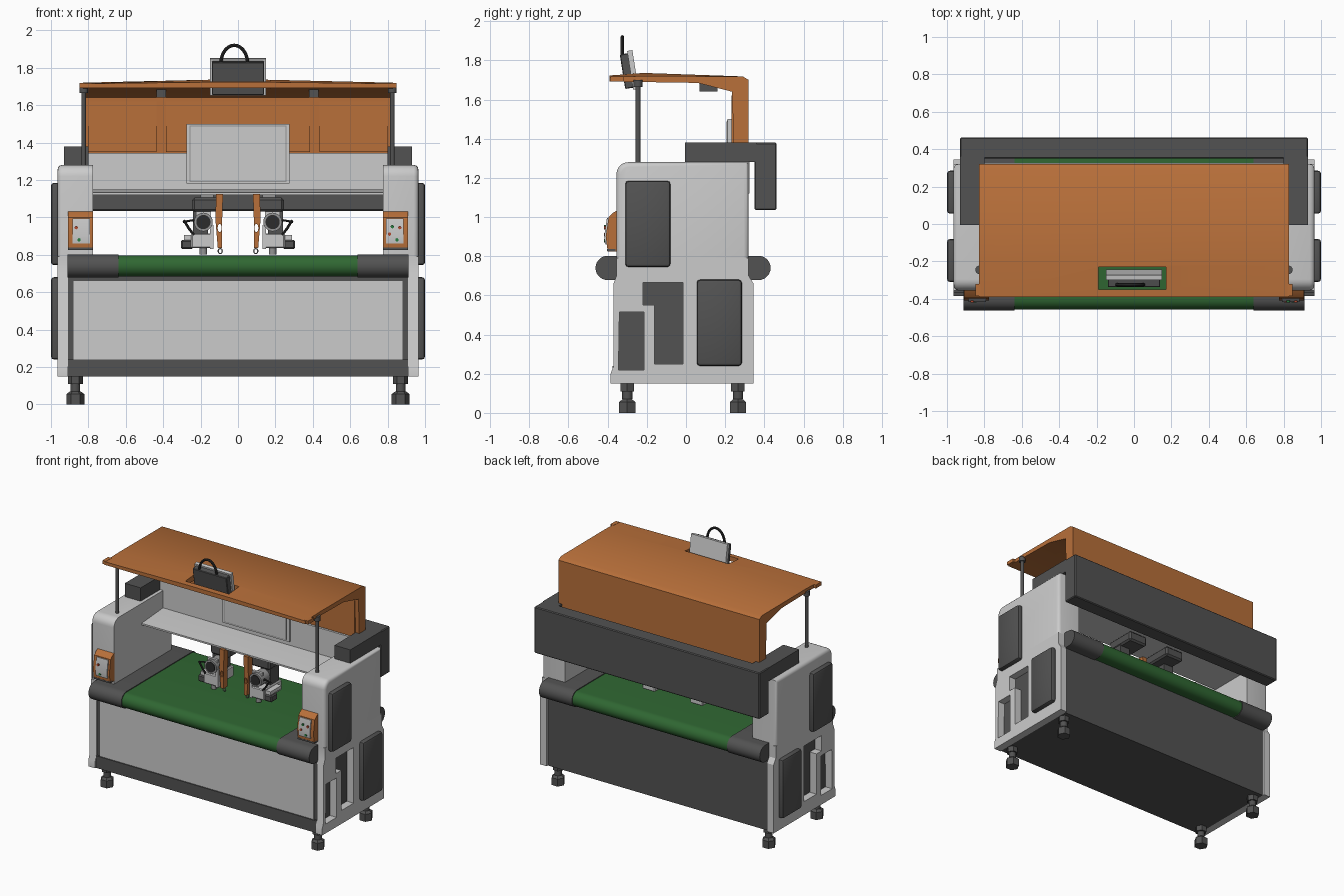
import bpy, bmesh, math
from mathutils import Vector, Matrix

if "Cube" in bpy.data.objects:
    bpy.data.objects.remove(bpy.data.objects["Cube"])


def material(name, r, g, b):
    m = bpy.data.materials.new(name)
    m.diffuse_color = (r, g, b, 1)
    m.use_nodes = True
    m.node_tree.nodes["Principled BSDF"].inputs["Base Color"].default_value = m.diffuse_color
    return m


LIGHT = material("light_grey", 0.60, 0.60, 0.60)
DARK = material("dark_grey", 0.085, 0.085, 0.085)
ORANGE = material("orange", 0.48, 0.16, 0.042)
GREEN = material("belt_green", 0.029, 0.135, 0.032)
BLACK = material("black", 0.025, 0.025, 0.025)
METAL = material("mid_grey", 0.30, 0.30, 0.30)
RED = material("button_red", 0.45, 0.07, 0.03)
LAMP = material("button_green", 0.02, 0.20, 0.05)


def finish(name, bm, mat):
    bmesh.ops.recalc_face_normals(bm, faces=bm.faces[:])
    me = bpy.data.meshes.new(name)
    bm.to_mesh(me)
    bm.free()
    me.materials.append(mat)
    ob = bpy.data.objects.new(name, me)
    bpy.context.collection.objects.link(ob)
    return ob


def box(name, x0, x1, y0, y1, z0, z1, mat, bevel=0, seg=1):
    bm = bmesh.new()
    bmesh.ops.create_cube(bm, size=1)
    for v in bm.verts:
        v.co = (x0 + (v.co.x + .5) * (x1 - x0), y0 + (v.co.y + .5) * (y1 - y0), z0 + (v.co.z + .5) * (z1 - z0))
    if bevel:
        bmesh.ops.bevel(bm, geom=bm.edges[:], offset=bevel, segments=seg, profile=.5, affect='EDGES')
    return finish(name, bm, mat)


def prism(name, loops, a0, a1, mat, axis='x', bevel_test=None, bevel=.025):
    """Extrude nested outlines (first outer, rest holes) along x (points y,z) or y (points x,z)."""
    place = (lambda p, a: (a, p[0], p[1])) if axis == 'x' else (lambda p, a: (p[0], a, p[1]))
    bm = bmesh.new()
    edges = []
    for loop in loops:
        vs = [bm.verts.new(place(p, a0)) for p in loop]
        if len(loops) == 1:
            bm.faces.new(vs)
        else:
            edges += [bm.edges.new((vs[i], vs[i - 1])) for i in range(len(vs))]
    if edges:
        bmesh.ops.triangle_fill(bm, edges=edges, use_beauty=True, normal=place((0, 0), 1))
    ext = bmesh.ops.extrude_face_region(bm, geom=bm.faces[:])
    move = Vector(place((0, 0), a1 - a0))
    bmesh.ops.translate(bm, vec=move, verts=[g for g in ext['geom'] if isinstance(g, bmesh.types.BMVert)])
    if bevel_test:
        es = [e for e in bm.edges if all(bevel_test(v.co) for v in e.verts) and max(v.co.z for v in e.verts) > .85]
        bmesh.ops.bevel(bm, geom=es, offset=bevel, segments=3, profile=.5, affect='EDGES')
    return finish(name, bm, mat)


def rod(name, p0, p1, r, mat, n=16, r2=None):
    p0, p1 = Vector(p0), Vector(p1)
    d = (p1 - p0).normalized()
    u = d.cross(Vector((0, 1, 0)) if abs(d.z) > .5 else Vector((0, 0, 1))).normalized()
    w = d.cross(u)
    bm = bmesh.new()
    rings = []
    for p, rad in ((p0, r), (p1, r if r2 is None else r2)):
        rings.append([bm.verts.new(p + rad * (math.cos(t) * u + math.sin(t) * w))
                      for t in (2 * math.pi * i / n for i in range(n))])
        bm.faces.new(rings[-1])
    for i in range(n):
        bm.faces.new((rings[0][i - 1], rings[0][i], rings[1][i], rings[1][i - 1]))
    return finish(name, bm, mat)


def arc(cy, cz, r, a0, a1, n):
    return [(cy + r * math.cos(math.radians(a0 + (a1 - a0) * i / n)),
             cz + r * math.sin(math.radians(a0 + (a1 - a0) * i / n))) for i in range(n + 1)]


def tube(name, pts, r, mat):
    cu = bpy.data.curves.new(name, 'CURVE')
    cu.dimensions, cu.bevel_depth, cu.bevel_resolution, cu.use_fill_caps = '3D', r, 2, True
    sp = cu.splines.new('POLY')
    sp.points.add(len(pts) - 1)
    for p, q in zip(sp.points, pts):
        p.co = (*q, 1)
    cu.materials.append(mat)
    ob = bpy.data.objects.new(name, cu)
    bpy.context.collection.objects.link(ob)
    bpy.ops.object.select_all(action='DESELECT')
    ob.select_set(True)
    bpy.context.view_layer.objects.active = ob
    bpy.ops.object.convert(target='MESH')


# Lower body with front panel
box("lower_body", -.91, .91, -.362, .33, .15, .685, DARK)
box("front_panel", -.88, .88, -.368, -.36, .24, .66, LIGHT)
box("front_bottom_rail", -.91, .91, -.376, -.35, .15, .24, DARK)

# Conveyor belt and its covered ends
stadium = lambda r: arc(-.40, .74, r, 270, 90, 14) + arc(.37, .74, r, 90, -90, 14)
prism("conveyor_belt", [stadium(.056)], -.65, .65, GREEN)

# Side frames: pierced lower plate, rounded upper block
low = [(-.385, .15), (.345, .15), (.345, .66), (.32, .70), (.32, .79), (-.355, .79),
       (-.355, .70), (-.37, .66), (-.37, .24), (-.385, .2)]
hole_a = [(-.345, .22), (-.215, .22), (-.215, .515), (-.34, .515)]
hole_b = [(-.16, .25), (-.015, .25), (-.015, .665), (-.22, .665), (-.22, .55), (-.16, .55)]
up = [(.32, .79), (.32, 1.28)] + arc(-.295, 1.22, .06, 90, 180, 6) + [(-.355, .79)]
control = [(-.35, 1.035), (-.375, 1.02), (-.395, 1.0), (-.41, .90), (-.40, .825), (-.35, .825)]
for s, side in ((-1, "left"), (1, "right")):
    def sbox(name, x0, x1, *rest, **kw):
        return box(f"{side}_{name}", min(s * x0, s * x1), max(s * x0, s * x1), *rest, **kw)

    prism(f"{side}_conveyor_cover", [stadium(.062)], s * .64, s * .911, DARK)
    prism(f"{side}_lower_plate", [low, hole_a, hole_b], s * .91, s * .965, LIGHT)
    prism(f"{side}_upper_frame", [up], s * .775, s * .965, LIGHT, bevel_test=lambda c: abs(c.x) > .96)
    sbox("upper_side_cover", .95, 1.0, -.31, -.08, .745, 1.185, DARK, bevel=.016, seg=2)
    sbox("lower_side_cover", .95, 1.0, .055, .285, .24, .68, DARK, bevel=.016, seg=2)
    # Levelling feet
    for y, end in ((-.30, "front"), (.265, "back")):
        x = s * .87
        for part, z0, z1, r, r2 in (("pad", 0, .055, .048, .048), ("cone", .055, .07, .048, .028),
                                    ("stem", .07, .115, .026, .026), ("nut", .11, .15, .04, .04)):
            rod(f"{side}_{end}_foot_{part}", (x, y, z0), (x, y, z1), r, DARK, 6 if part != "stem" else 12, r2)
    # Rear cover arms and hood poles
    sbox("rear_cover_arm", .80, .93, -.005, .36, 1.28, 1.38, DARK)
    rod(f"{side}_hood_pole", (s * .825, -.245, 1.27), (s * .825, -.245, 1.70), .013, DARK)
    rod(f"{side}_pole_cap", (s * .825, -.245, 1.665), (s * .825, -.245, 1.70), .023, DARK)
    sbox("hood_front_lip", .82, .848, -.385, -.32, 1.692, 1.718, ORANGE)
    # Control box with buttons
    prism(f"{side}_control_box", [control], s * .775, s * .91, ORANGE)
    sbox("control_grip", .775, .91, -.403, -.36, .826, .838, DARK)
    cp = prism(f"{side}_control_plate", [[(-.398, .995), (-.404, .995), (-.418, .90), (-.412, .86), (-.40, .86)]],
               s * .79, s * .885, LIGHT)
    for i, (x, z, m) in enumerate(((.865, .945, RED), (.85, .88, LAMP), (.81, .91, RED), (.825, .95, LAMP))):
        if (i < 2) or s > 0:
            rod(f"{side}_button_{i}", (s * x, -.40, z), (s * x, -.419, z), .009, m, 12)
    # Work head
    sbox("head_mount", .09, .245, .02, .25, 1.03, 1.105, DARK, bevel=.012)
    sbox("head_hanger", .13, .20, .04, .10, 1.10, 1.13, METAL)
    sbox("head_slide", .16, .24, .04, .14, .90, 1.04, DARK)
    rod(f"{side}_head_motor", (s * .185, -.06, .975), (s * .185, .05, .975), .05, METAL, 20)
    rod(f"{side}_motor_ring", (s * .185, -.065, .975), (s * .185, -.045, .975), .038, BLACK, 20)
    sbox("motor_flange", .145, .225, -.04, -.02, .94, 1.03, LIGHT)
    sbox("head_body", .145, .25, -.05, .16, .835, .915, LIGHT, bevel=.006)
    sbox("head_column", .13, .15, -.05, .02, .83, .96, LIGHT)
    sbox("head_side_motor", .24, .305, -.04, .03, .83, .88, DARK, bevel=.008)
    sbox("head_side_block", .25, .29, -.03, .10, .88, .905, LIGHT)
    rod(f"{side}_head_nozzle", (s * .185, -.02, .84), (s * .185, -.02, .802), .02, METAL, 12)
    tube(f"{side}_head_cable", [(s * x, -.045, z) for x, z in ((.29, .985), (.262, .94), (.235, .905))], .007, BLACK)
    tube(f"{side}_head_strut", [(s * x, -.03, z) for x, z in ((.295, .975), (.24, .985), (.22, .96))], .006, BLACK)
    # Orange needle arm with slot and ring
    arm = [(s * x, z) for x, z in ((.08, 1.125), (.118, 1.125), (.12, .98), (.108, .835), (.085, .835), (.085, .98))]
    slot = [(s * .098 + .011 * math.cos(t), .943 + .022 * math.sin(t)) for t in (i * math.pi / 6 for i in range(12))]
    prism(f"{side}_needle_arm", [arm, slot], -.05, .0, ORANGE, axis='y')
    ring = [(s * .095 + .011 * math.cos(t), -.025, .82 + .013 * math.sin(t)) for t in (i * math.pi / 8 for i in range(17))]
    tube(f"{side}_needle_ring", ring, .003, METAL)

# Gantry shelf, back wall and screen
prism("gantry_shelf", [[(-.03, 1.12), (.25, 1.12), (.25, 1.15), (.21, 1.15), (-.03, 1.132)]], -.78, .78, LIGHT)
box("gantry_wall", -.80, .80, .225, .325, 1.12, 1.345, LIGHT)
box("screen_frame", -.275, .275, .212, .245, 1.18, 1.50, LIGHT)
box("screen_border", -.258, .258, .209, .22, 1.19, 1.492, METAL)
box("screen_face", -.253, .253, .207, .22, 1.195, 1.487, LIGHT)

# Rear cover
box("rear_cover", -.93, .93, .35, .462, 1.035, 1.38, DARK, bevel=.006)

# Hood: cross-section lofted along x, slightly raised in the middle
section = [(-.39, 1.715), (-.22, 1.720), (.29, 1.718), (.32, 1.70), (.32, 1.34),
           (.245, 1.34), (.235, 1.64), (.06, 1.685), (-.39, 1.692)]
bm = bmesh.new()
rows = []
for x, lift in ((-.83, 0), (-.15, 1), (.15, 1), (.83, 0)):
    rows.append([bm.verts.new((x, y, z + lift * {0: .008, 1: .016}.get(i, 0))) for i, (y, z) in enumerate(section)])
for a, b in zip(rows, rows[1:]):
    for i in range(len(section)):
        bm.faces.new((a[i - 1], a[i], b[i], b[i - 1]))
bm.faces.new(rows[0])
bm.faces.new(rows[-1])
hood = finish("hood", bm, ORANGE)
cutter = box("hood_slot_cutter", -.19, .17, -.35, -.23, 1.6, 1.8, ORANGE)
cutter.hide_render = True
mod = hood.modifiers.new("slot", 'BOOLEAN')
mod.operation, mod.object, mod.solver = 'DIFFERENCE', cutter, 'EXACT'
bpy.context.view_layer.objects.active = hood
bpy.ops.object.modifier_apply(modifier="slot")
bpy.data.objects.remove(cutter)
# Raised panels and stops inside the hood
for i, (x0, x1) in enumerate(((-.80, -.435), (-.385, .385), (.435, .80))):
    box(f"hood_inner_panel_{i}", x0, x1, .232, .246, 1.35, 1.62, ORANGE)
for x in (-.41, .405):
    box("hood_stop", x - .025, x + .025, .07, .16, 1.64, 1.69, DARK)

# Tilted light unit in the hood slot with its cable
tilt = Matrix.Translation((0, -.28, 1.75)) @ Matrix.Rotation(math.radians(9), 4, 'X') @ Matrix.Translation((0, .28, -1.75))
for ob in (box("lamp_back_plate", -.15, .15, -.285, -.258, 1.65, 1.85, LIGHT),
           box("lamp_housing", -.14, .14, -.325, -.28, 1.66, 1.838, DARK, bevel=.004)):
    ob.data.transform(tilt)
tube("lamp_cable", [(-.02 + .072 * math.cos(t), -.325, 1.82 + .10 * math.sin(t))
                    for t in (i * math.pi / 14 for i in range(15))], .009, BLACK)

# Smooth rounded parts while keeping edges sharp
bpy.ops.object.select_all(action='DESELECT')
for ob in bpy.data.objects:
    if ob.type == 'MESH':
        ob.select_set(True)
        bpy.context.view_layer.objects.active = ob
bpy.ops.object.shade_smooth_by_angle(angle=math.radians(32))
